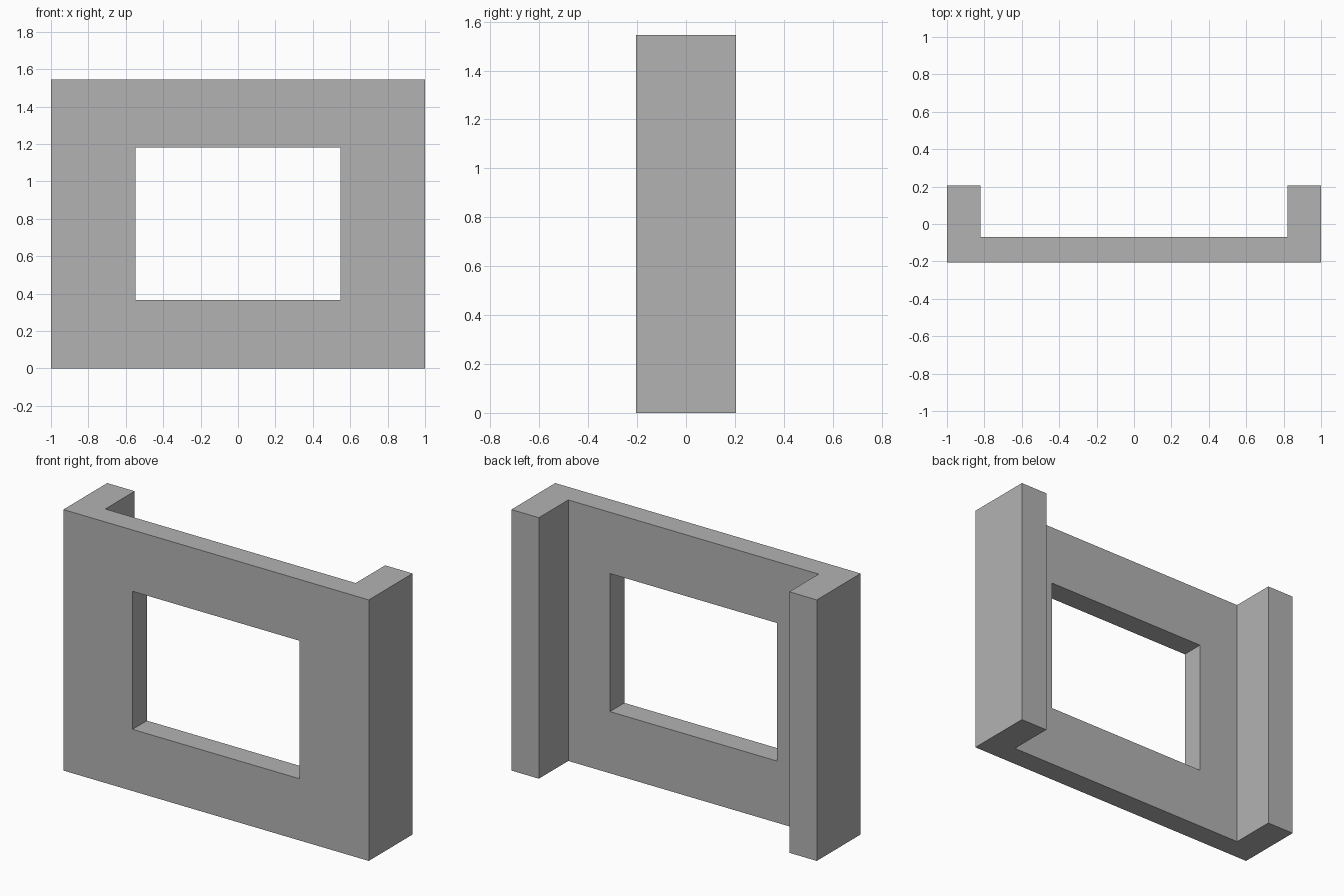
import bpy
import bmesh

default = bpy.data.objects.get("Cube")
if default:
    bpy.data.objects.remove(default, do_unlink=True)

HALF_W, HALF_D, HEIGHT = 1.0, 0.205, 1.545
RETURN_X = 0.82        # inner face of the side returns
WALL_BACK = -0.07      # back face of the front panel
WIN_X, WIN_LOW, WIN_HIGH = 0.547, 0.365, 1.182

grey = bpy.data.materials.new("plain_grey")
grey.use_nodes = True
colour = (0.45, 0.45, 0.45, 1)
grey.diffuse_color = colour
grey.node_tree.nodes["Principled BSDF"].inputs["Base Color"].default_value = colour


def prism(name, outline, low, high):
    """Extrude an outline in plan from one height to another."""
    bm = bmesh.new()
    base = bm.faces.new([bm.verts.new((x, y, low)) for x, y in outline])
    top = bmesh.ops.extrude_face_region(bm, geom=[base])["geom"]
    for v in top:
        if isinstance(v, bmesh.types.BMVert):
            v.co.z = high
    bmesh.ops.recalc_face_normals(bm, faces=bm.faces)
    mesh = bpy.data.meshes.new(name)
    bm.to_mesh(mesh)
    bm.free()
    mesh.materials.append(grey)
    obj = bpy.data.objects.new(name, mesh)
    bpy.context.collection.objects.link(obj)
    return obj


# Wall panel with a return at each side, one U-shaped plan
half = [(HALF_W, -HALF_D), (HALF_W, HALF_D), (RETURN_X, HALF_D), (RETURN_X, WALL_BACK)]
wall = prism("window_wall", half + [(-x, y) for x, y in reversed(half)], 0, HEIGHT)

# Window opening through the panel
cutter = prism("window_cutter",
               [(-WIN_X, -0.5), (WIN_X, -0.5), (WIN_X, 0.1), (-WIN_X, 0.1)],
               WIN_LOW, WIN_HIGH)
cutter.hide_render = True
cutter.hide_set(True)
cut = wall.modifiers.new("window_opening", "BOOLEAN")
cut.operation = "DIFFERENCE"
cut.solver = "EXACT"
cut.object = cutter
